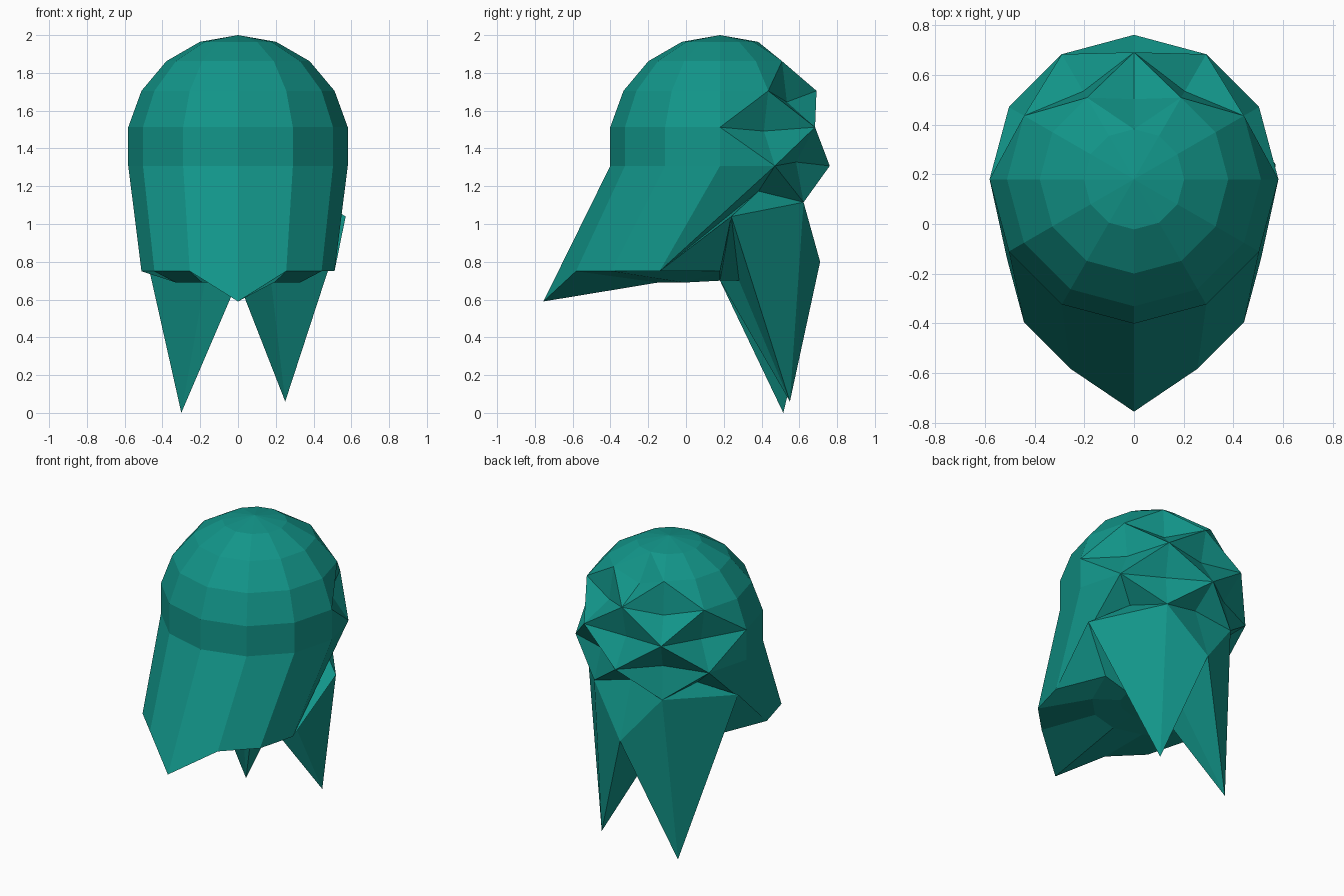
import bpy, bmesh, math
from mathutils import Vector

if "Cube" in bpy.data.objects:
    bpy.data.objects.remove(bpy.data.objects["Cube"])

SEG, RINGS, R = 12, 9, 0.59
CENTRE = Vector((0, 0.18, 1.41))


def sphere_point(i, j):
    a, t = math.radians(20 * i), 2 * math.pi * j / SEG
    return CENTRE + R * Vector((math.sin(a) * math.sin(t), -math.sin(a) * math.cos(t), math.cos(a)))


# Regular low-poly dome grid: ring i from the top, segment j from the front
pos = {(i, j): sphere_point(i, j) for i in range(1, RINGS) for j in range(SEG)}

# Long side drawn forward and down, with a pointed middle
for j in (9, 10, 11, 0, 1, 2, 3):
    p = pos[6, j]
    pos[6, j] = Vector((p.x, p.y - 0.32, 0.75))
    pos[7, j].z = 0.75 if j in (3, 9) else 0.69
pos[6, 0] = Vector((0, -0.755, 0.59))

# Flat underside
for j in range(SEG):
    pos[8, j].z = 0.70

# Alternate points pushed inward to make the faceted tufts
for i, j in [(2, 6), (3, 5), (3, 7), (4, 4), (4, 6), (4, 8), (5, 5), (5, 7), (6, 4), (6, 6), (6, 8)]:
    pos[i, j] = CENTRE + (pos[i, j] - CENTRE) * (0.85 if i == 2 else 0.8)

# Two hanging locks: shared middle, outer corners, tips, and blade centres
pos[7, 6] = Vector((0, 0.71, 0.80))
pos[7, 4] = Vector((0.57, 0.24, 1.04))
pos[7, 8] = Vector((-0.54, 0.21, 1.07))
pos[8, 5] = Vector((0.25, 0.55, 0.06))
pos[8, 7] = Vector((-0.30, 0.515, 0.0))
for j in (5, 7):
    pos[7, j] = pos[6, j].lerp(pos[8, j], 0.45)

# Skin the grid; tufted quads are split between their raised corners
bm = bmesh.new()
v = {k: bm.verts.new(p) for k, p in pos.items()}
top = bm.verts.new(CENTRE + Vector((0, 0, R)))
bottom = bm.verts.new((0, 0.18, 0.70))
for j in range(SEG):
    k = (j + 1) % SEG
    bm.faces.new((top, v[1, j], v[1, k]))
    bm.faces.new((bottom, v[8, k], v[8, j]))
    for i in range(1, RINGS - 1):
        a, b, c, d = v[i, j], v[i + 1, j], v[i + 1, k], v[i, k]
        if 3 <= j <= 8:
            if (i + j) % 2:
                bm.faces.new((a, b, c))
                bm.faces.new((a, c, d))
            else:
                bm.faces.new((a, b, d))
                bm.faces.new((b, c, d))
        else:
            bm.faces.new((a, b, c, d))
bmesh.ops.recalc_face_normals(bm, faces=bm.faces)

mesh = bpy.data.meshes.new("hair_cap")
bm.to_mesh(mesh)
bm.free()
hair = bpy.data.objects.new("hair_cap", mesh)
bpy.context.collection.objects.link(hair)

mat = bpy.data.materials.new("teal")
mat.diffuse_color = (0.006, 0.30, 0.25, 1)
mat.use_nodes = True
mat.node_tree.nodes["Principled BSDF"].inputs["Base Color"].default_value = mat.diffuse_color
mesh.materials.append(mat)
